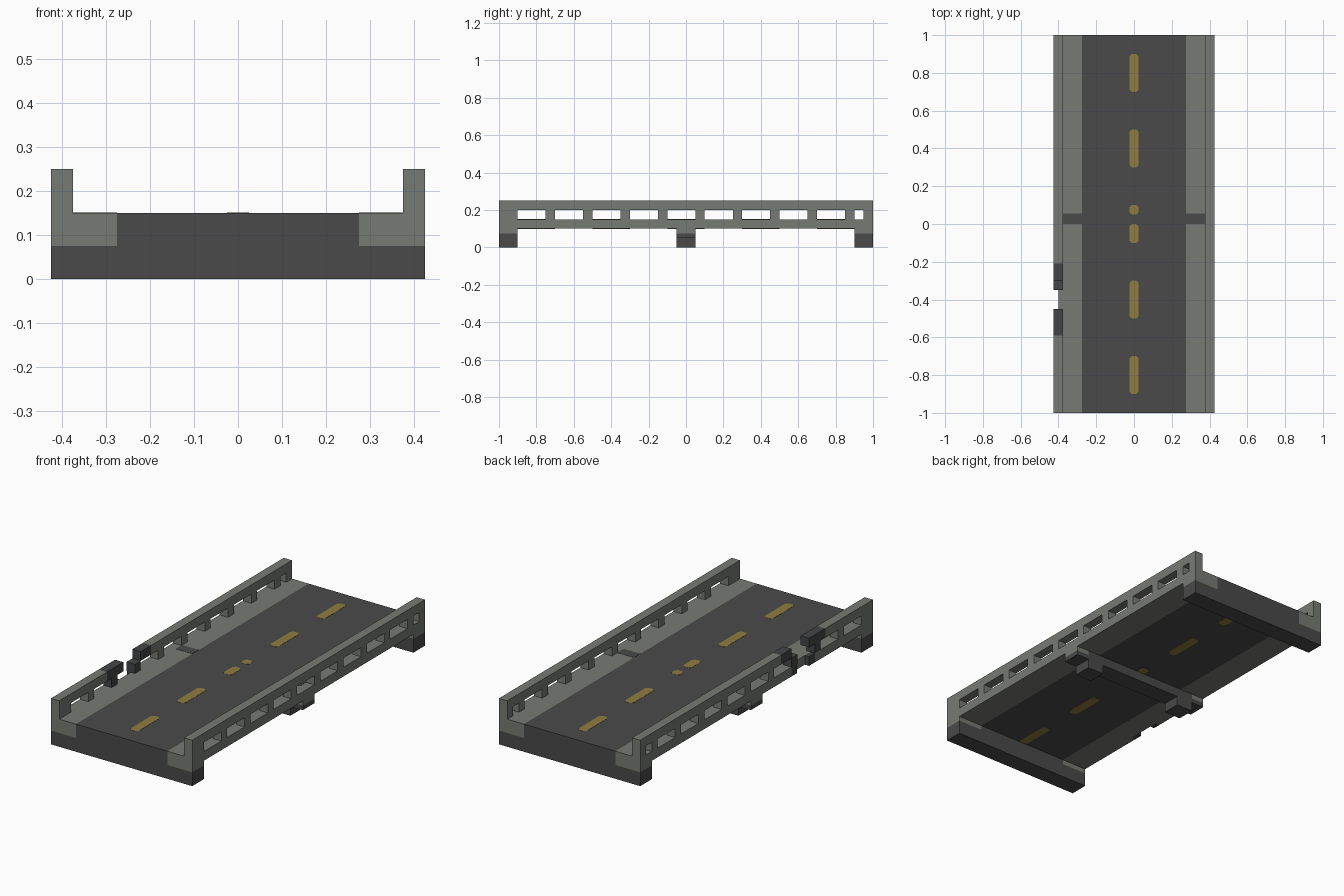
import bpy, bmesh

if "Cube" in bpy.data.objects:
    bpy.data.objects.remove(bpy.data.objects["Cube"])


def material(name, rgb):
    m = bpy.data.materials.new(name)
    m.use_nodes = True
    m.diffuse_color = (*rgb, 1)
    m.node_tree.nodes["Principled BSDF"].inputs["Base Color"].default_value = (*rgb, 1)
    return m


concrete = material("grey concrete", (0.185, 0.195, 0.175))
asphalt = material("dark asphalt", (0.068, 0.068, 0.068))
soot = material("charred concrete", (0.058, 0.060, 0.064))
paint = material("yellow road paint", (0.28, 0.205, 0.052))


def finish(name, bm, mat):
    bmesh.ops.recalc_face_normals(bm, faces=bm.faces)
    mesh = bpy.data.meshes.new(name)
    bm.to_mesh(mesh)
    bm.free()
    mesh.materials.append(mat)
    obj = bpy.data.objects.new(name, mesh)
    bpy.context.collection.objects.link(obj)
    return obj


def blocks(name, mat, boxes):
    """One object from boxes given as (x range, y range, z range)."""
    bm = bmesh.new()
    for box in boxes:
        verts = bmesh.ops.create_cube(bm, size=1)["verts"]
        for v in verts:
            for axis, (low, high) in enumerate(box):
                v.co[axis] = high if v.co[axis] > 0 else low
    return finish(name, bm, mat)


def span(side, inner, outer):
    return tuple(sorted((side * inner, side * outer)))


ROAD, WALK, EDGE = 0.275, 0.375, 0.425
LENGTH = (-1, 1)
SLAB = (0.1, 0.15)
CURB_OUT = 0.4

# Road slab and end supports
blocks("road_deck", asphalt, [((-ROAD, ROAD), LENGTH, SLAB)])
for end, label in ((-1, "front"), (1, "back")):
    y = span(end, 0.9, 1)
    blocks(label + "_abutment", asphalt,
           [((-EDGE, EDGE), y, (0, 0.075)), ((-ROAD, ROAD), y, (0.075, 0.1))])
    blocks(label + "_abutment_caps", concrete,
           [(span(s, ROAD, EDGE), y, (0.075, 0.1)) for s in (-1, 1)])

# Middle support: cross beam, leg stumps and pale beam ends
MID = (-0.05, 0.05)
blocks("middle_beam", asphalt,
       [((-0.35, 0.35), MID, (0.05, 0.1))]
       + [(span(s, 0.35, EDGE), MID, (0.05, 0.075)) for s in (-1, 1)])
blocks("middle_beam_ends", concrete,
       [(span(s, 0.35, EDGE), MID, (0.075, 0.1)) for s in (-1, 1)])
blocks("leg_stumps", asphalt, [(span(s, 0.25, 0.35), MID, (0, 0.05)) for s in (-1, 1)])

# Post positions, with wide ends
posts = [(-1, -0.9)] + [(-0.75 + 0.2 * i, -0.7 + 0.2 * i) for i in range(9)] + [(0.95, 1)]
POST_Z, TOP_Z = (0.15, 0.2), (0.2, 0.25)

# Intact left side
left = span(1, WALK, EDGE)
blocks("left_sidewalk", concrete, [(span(1, ROAD, EDGE), LENGTH, SLAB)])
blocks("left_railing", concrete,
       [(left, p, POST_Z) for p in posts] + [(left, LENGTH, TOP_Z)])

# Damaged right side: curb with an outer notch, railing with a gap
right = span(-1, WALK, EDGE)
outer = span(-1, CURB_OUT, EDGE)
blocks("right_sidewalk", concrete,
       [(span(-1, ROAD, CURB_OUT), LENGTH, SLAB)]
       + [(outer, y, SLAB) for y in ((-1, -0.5), (-0.3, 1))])
blocks("right_charred_curb", soot,
       [(outer, y, SLAB) for y in ((-0.5, -0.45), (-0.345, -0.3))])


def is_charred(p):
    return -0.58 < p[0] < -0.3


blocks("right_railing", concrete,
       [(right, p, POST_Z) for p in posts if not is_charred(p)]
       + [(right, y, TOP_Z) for y in ((-1, -0.59), (-0.21, 1))])
blocks("right_charred_railing", soot,
       [(right, p, POST_Z) for p in posts if is_charred(p)]
       + [(right, y, TOP_Z) for y in ((-0.59, -0.45), (-0.3, -0.21))])

# Dark patches across both sidewalks above the middle support
blocks("sidewalk_patches", asphalt,
       [(span(s, ROAD, WALK), (0, 0.055), (0.149, 0.151)) for s in (-1, 1)])


# Centre line dashes with clipped corners, above and below the slab
def dashes(name, z):
    bm = bmesh.new()
    w, c = 0.025, 0.013
    for a, b in ((-0.9, -0.7), (-0.5, -0.3), (-0.1, 0), (0.05, 0.1), (0.3, 0.5), (0.7, 0.9)):
        half = [(w - c, a), (w, a + c), (w, b - c), (w - c, b)]
        outline = half + [(-x, y) for x, y in reversed(half)]
        face = bm.faces.new([bm.verts.new((x, y, z)) for x, y in outline])
        top = bmesh.ops.extrude_face_region(bm, geom=[face])["geom"]
        moved = [v for v in top if isinstance(v, bmesh.types.BMVert)]
        bmesh.ops.translate(bm, verts=moved, vec=(0, 0, 0.002))
    finish(name, bm, paint)


dashes("road_dashes", 0.149)
dashes("underside_dashes", 0.099)
